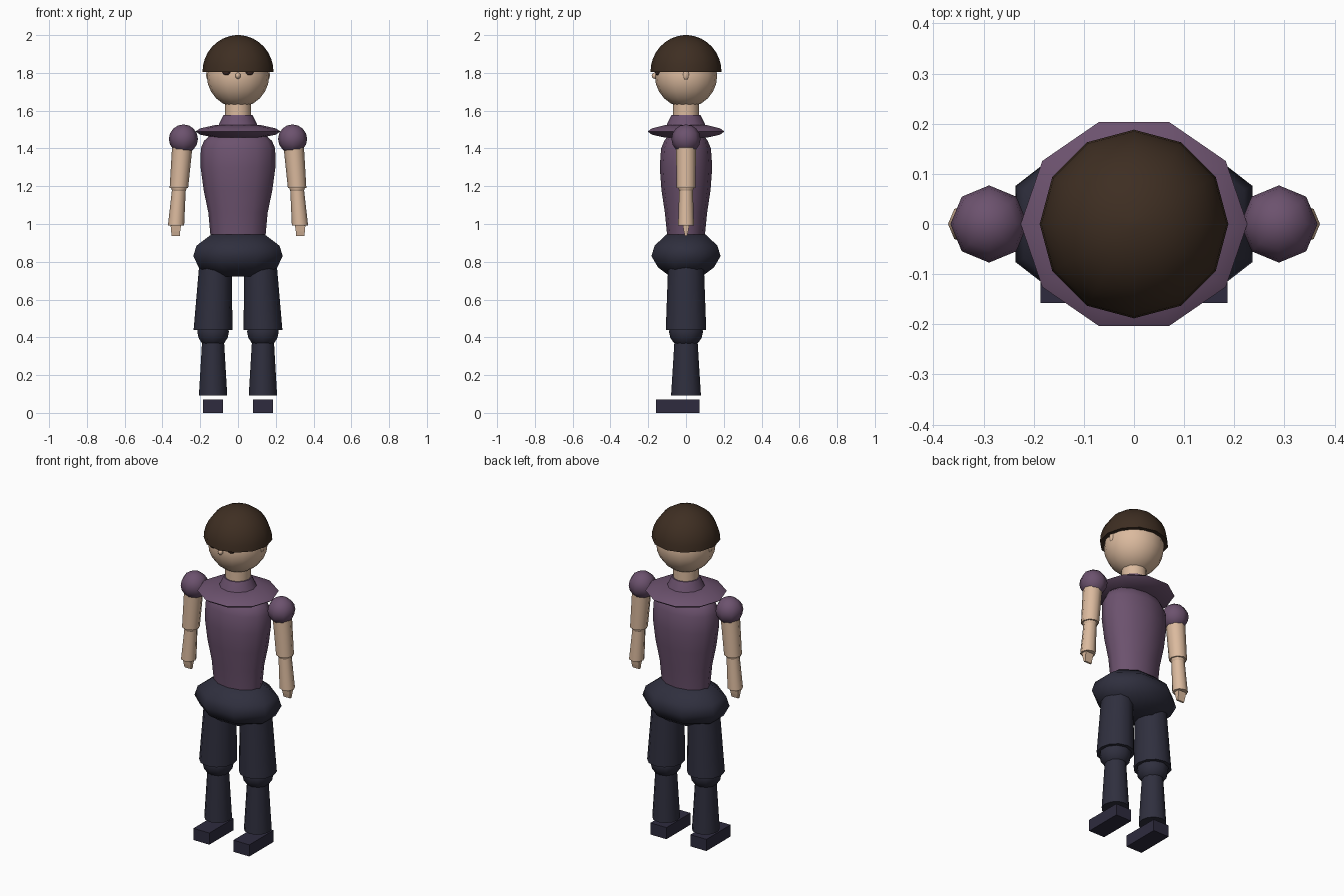
import bpy, bmesh, math
from mathutils import Vector

if "Cube" in bpy.data.objects:
    bpy.data.objects.remove(bpy.data.objects["Cube"])


def material(name, srgb):
    m = bpy.data.materials.new(name)
    m.diffuse_color = [((c / 255 + 0.055) / 1.055) ** 2.4 for c in srgb] + [1]
    m.use_nodes = True
    m.node_tree.nodes["Principled BSDF"].inputs["Base Color"].default_value = m.diffuse_color
    return m


SKIN = material("skin", (219, 186, 158))
PURPLE = material("plum cloth", (108, 82, 110))
NAVY = material("navy cloth", (47, 47, 62))
SHOE = material("dark shoe", (46, 43, 62))
HAIR = material("brown hair", (62, 46, 34))
EYE = material("dark eye", (62, 40, 32))


def finish(bm, name, mat, angle):
    bmesh.ops.recalc_face_normals(bm, faces=bm.faces)
    me = bpy.data.meshes.new(name)
    bm.to_mesh(me)
    bm.free()
    me.materials.append(mat)
    ob = bpy.data.objects.new(name, me)
    bpy.context.collection.objects.link(ob)
    bpy.ops.object.select_all(action='DESELECT')
    ob.select_set(True)
    bpy.context.view_layer.objects.active = ob
    if angle:
        bpy.ops.object.shade_smooth_by_angle(angle=math.radians(angle))
    return ob


def loft(name, mat, rings, sides, turn=0.0, angle=60):
    """Closed stack of elliptical rings (x, z, rx, ry)."""
    bm = bmesh.new()
    loops = []
    for x, z, rx, ry in rings:
        angles = [2 * math.pi * (i + turn) / sides for i in range(sides)]
        loops.append([bm.verts.new((x + rx * math.cos(a), ry * math.sin(a), z)) for a in angles])
    for lo, hi in zip(loops, loops[1:]):
        for i in range(sides):
            j = (i + 1) % sides
            bm.faces.new((lo[i], lo[j], hi[j], hi[i]))
    bm.faces.new(loops[0])
    bm.faces.new(loops[-1])
    return finish(bm, name, mat, angle)


def ball(name, mat, loc, size, u=12, v=8):
    bm = bmesh.new()
    bmesh.ops.create_uvsphere(bm, u_segments=u, v_segments=v, radius=1)
    bmesh.ops.scale(bm, vec=Vector(size), verts=bm.verts)
    bmesh.ops.translate(bm, vec=Vector(loc), verts=bm.verts)
    return finish(bm, name, mat, 80)


def box(name, mat, lo, hi):
    bm = bmesh.new()
    bmesh.ops.create_cube(bm, size=1)
    for v in bm.verts:
        v.co = [lo[k] if v.co[k] < 0 else hi[k] for k in range(3)]
    return finish(bm, name, mat, 0)


# Torso, shoulder cape, collar and neck
loft("torso", PURPLE, [(0, 0.94, 0.146, 0.10), (0, 1.06, 0.157, 0.112), (0, 1.18, 0.182, 0.13),
                       (0, 1.30, 0.198, 0.139), (0, 1.40, 0.197, 0.132), (0, 1.44, 0.18, 0.115),
                       (0, 1.475, 0.14, 0.09)], 12)
loft("shoulder_cape", PURPLE, [(0, 1.457, 0.12, 0.115), (0, 1.473, 0.20, 0.19), (0, 1.490, 0.226, 0.214),
                               (0, 1.506, 0.20, 0.19), (0, 1.525, 0.115, 0.11)], 10)
loft("collar", PURPLE, [(0, 1.50, 0.112, 0.112), (0, 1.53, 0.10, 0.10), (0, 1.577, 0.077, 0.077)], 12)
loft("neck", SKIN, [(0, 1.55, 0.07, 0.07), (0, 1.65, 0.07, 0.07)], 12)

# Hips
loft("hips", NAVY, [(0, 0.722, 0.14, 0.09), (0, 0.77, 0.225, 0.16), (0, 0.83, 0.256, 0.198),
                    (0, 0.885, 0.238, 0.18), (0, 0.945, 0.152, 0.112)], 8, turn=0.5)

# Head, nose, and cap of hair
ball("head", SKIN, (0, 0, 1.785), (0.165, 0.165, 0.168), 16, 12)
ball("nose", SKIN, (0, -0.164, 1.785), (0.014, 0.018, 0.017), 8, 6)
hair_rings = []
for k in range(9):
    t = math.radians(k * 10.8)
    hair_rings.append((0, 1.805 + 0.195 * math.sin(t), 0.188 * math.cos(t) + 0.0001, 0.188 * math.cos(t) + 0.0001))
hair_rings[-1] = (0, 2.0, 0.012, 0.012)
loft("hair", HAIR, hair_rings, 12)

for s, side in ((-1, "left"), (1, "right")):
    # Facial details
    ball(side + "_eye", EYE, (s * 0.06, -0.150, 1.805), (0.023, 0.014, 0.018), 8, 6)
    ball(side + "_ear", SKIN, (s * 0.157, 0, 1.79), (0.012, 0.018, 0.028), 8, 6)

    # Arm
    ball(side + "_shoulder", PURPLE, (s * 0.289, 0, 1.45), (0.077, 0.077, 0.077), 8, 8)
    loft(side + "_upper_arm", SKIN, [(s * 0.313, 1.19, 0.049, 0.05), (s * 0.295, 1.41, 0.054, 0.053)], 8)
    ball(side + "_elbow", SKIN, (s * 0.313, 0, 1.195), (0.042, 0.042, 0.042), 8, 6)
    loft(side + "_forearm", SKIN, [(s * 0.328, 0.993, 0.043, 0.042), (s * 0.312, 1.195, 0.036, 0.036)], 8)
    loft(side + "_hand", SKIN, [(s * 0.329, 0.937, 0.032, 0.008), (s * 0.330, 0.96, 0.034, 0.016),
                                (s * 0.329, 1.00, 0.040, 0.026)], 4, turn=0.5, angle=0)

    # Leg
    loft(side + "_thigh", NAVY, [(s * 0.132, 0.44, 0.103, 0.107), (s * 0.119, 0.80, 0.085, 0.094)], 12)
    ball(side + "_knee", NAVY, (s * 0.132, 0, 0.43), (0.088, 0.09, 0.085), 10, 8)
    loft(side + "_shin", NAVY, [(s * 0.132, 0.092, 0.075, 0.079), (s * 0.132, 0.40, 0.057, 0.06)], 12)
    xs = sorted((s * 0.08, s * 0.186))
    box(side + "_foot", SHOE, (xs[0], -0.158, 0), (xs[1], 0.072, 0.07))
